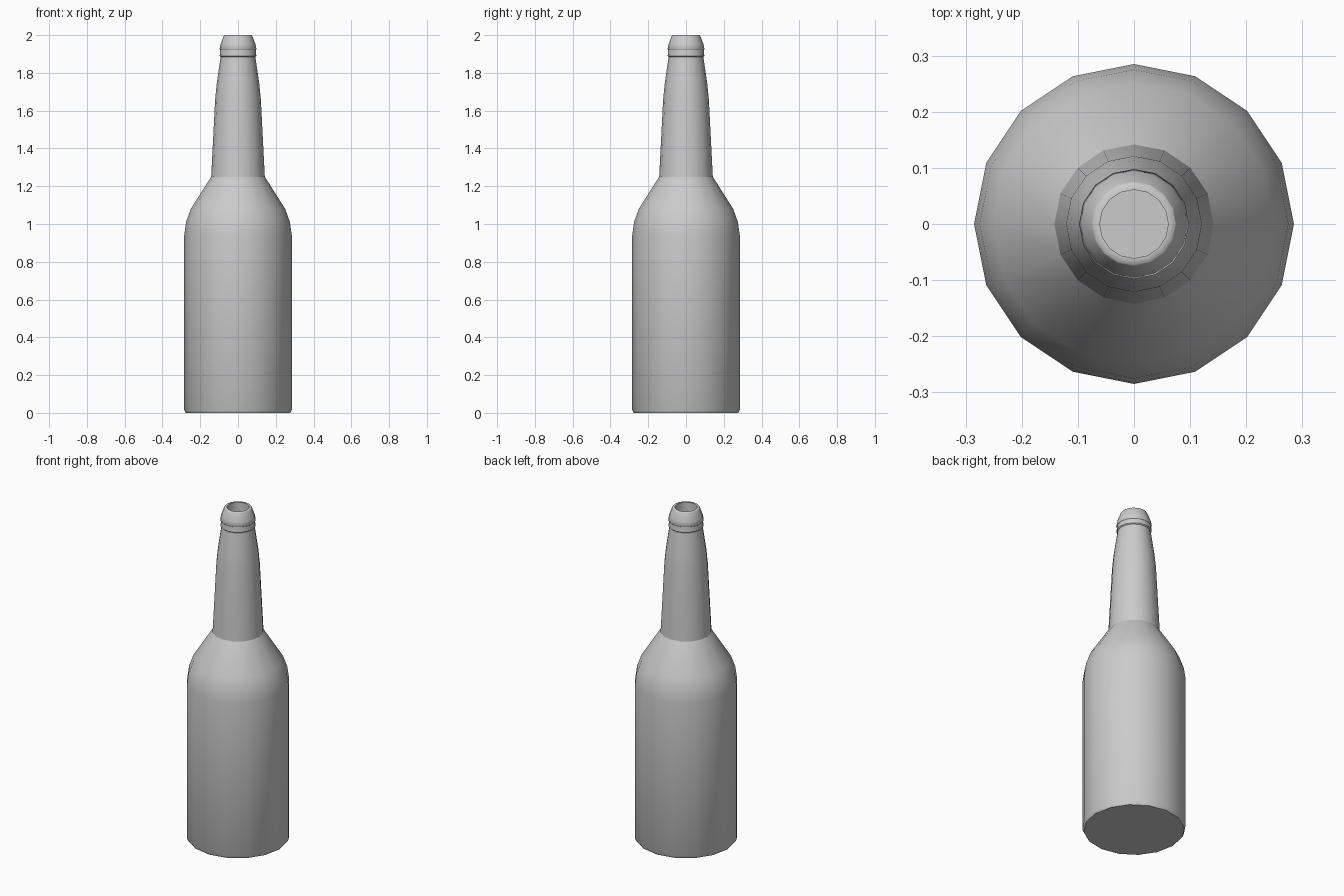
import bpy, math
from mathutils import Vector

cube = bpy.data.objects.get("Cube")
if cube:
    bpy.data.objects.remove(cube, do_unlink=True)

SIDES = 16

# Single plain grey
grey = bpy.data.materials.new("plain_grey")
grey.use_nodes = True
colour = (0.6, 0.6, 0.6, 1)
grey.diffuse_color = colour
grey.node_tree.nodes["Principled BSDF"].inputs["Base Color"].default_value = colour


def lathe(name, profile, cap_start=False, cap_end=False, sharp_angle=30):
    """Spin a (radius, height) profile around z, with optional end caps."""
    verts = []
    for r, z in profile:
        for i in range(SIDES):
            a = math.tau * i / SIDES
            verts.append(Vector((r * math.cos(a), r * math.sin(a), z)))
    faces = []
    for k in range(len(profile) - 1):
        for i in range(SIDES):
            j = (i + 1) % SIDES
            low, high = k * SIDES, (k + 1) * SIDES
            faces.append((low + i, low + j, high + j, high + i))
    if cap_start:
        faces.append(tuple(reversed(range(SIDES))))
    if cap_end:
        faces.append(tuple(range(len(verts) - SIDES, len(verts))))
    mesh = bpy.data.meshes.new(name)
    mesh.from_pydata(verts, [], faces)
    mesh.materials.append(grey)
    obj = bpy.data.objects.new(name, mesh)
    bpy.context.collection.objects.link(obj)
    bpy.ops.object.select_all(action="DESELECT")
    obj.select_set(True)
    bpy.context.view_layer.objects.active = obj
    bpy.ops.object.shade_smooth_by_angle(angle=math.radians(sharp_angle))
    return obj


# Base, straight body and rounded shoulder
lathe("bottle_body", [(0.277, 0), (0.285, 0.015), (0.285, 0.94), (0.275, 1.01),
                      (0.25, 1.08), (0.142, 1.25)], cap_start=True)

# Tapering neck
lathe("bottle_neck", [(0.142, 1.25), (0.121, 1.66), (0.113, 1.74),
                      (0.1, 1.83), (0.092, 1.885)])

# Collar ring under the lip
lathe("collar_ring", [(0.092, 1.885), (0.097, 1.89), (0.094, 1.92)])

# Lip with rim, inner wall and floor of the opening
lathe("lip", [(0.094, 1.92), (0.098, 1.925), (0.093, 1.95), (0.076, 1.995), (0.073, 2.0),
              (0.061, 2.0), (0.061, 1.85)], cap_end=True, sharp_angle=60)
